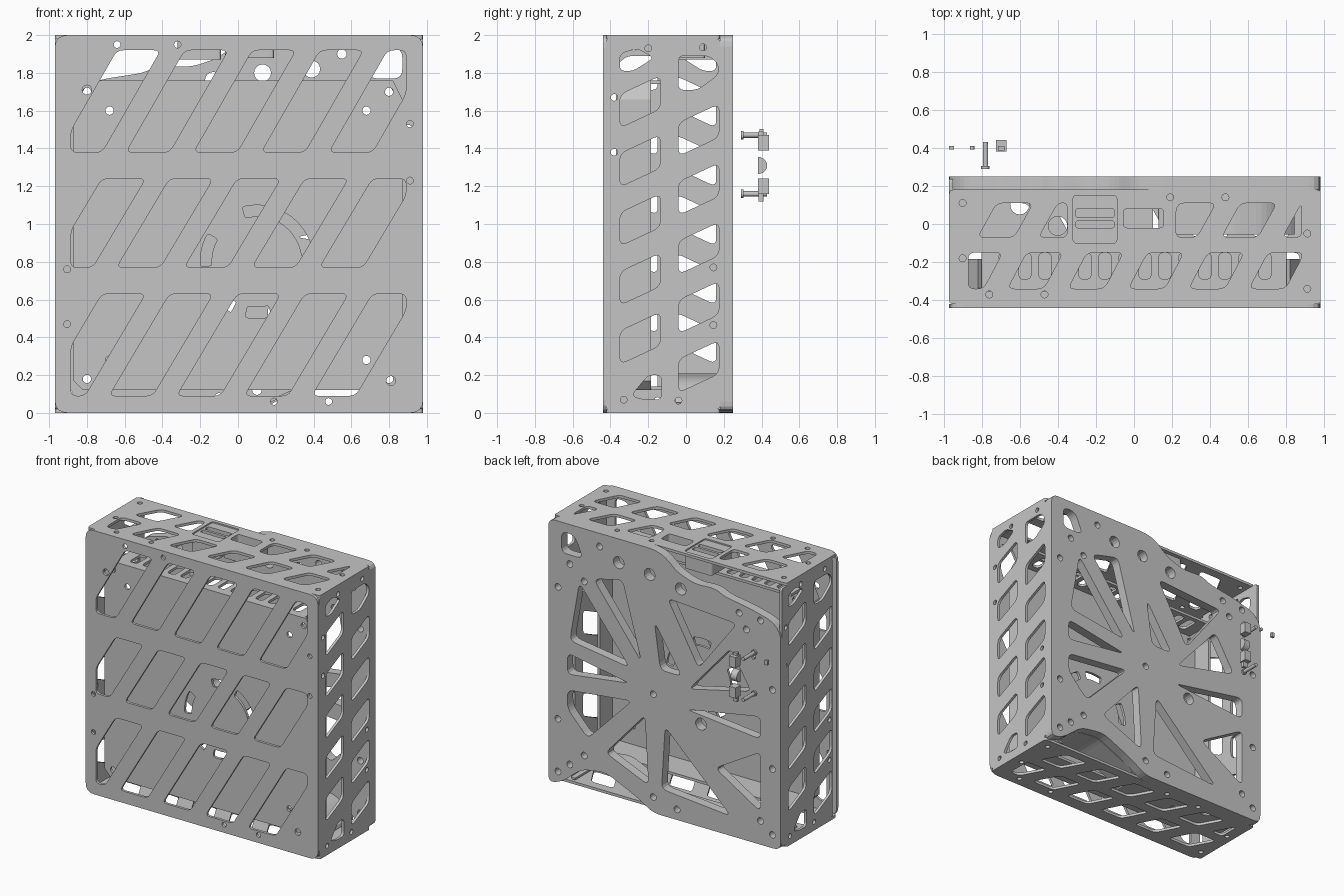
import bpy
from math import sin, cos, pi, radians
from mathutils import Vector, Matrix

cube = bpy.data.objects.get("Cube")
if cube:
    bpy.data.objects.remove(cube)

mat = bpy.data.materials.new("light_grey")
mat.use_nodes = True
GREY = (0.56, 0.56, 0.56, 1)
mat.diffuse_color = GREY
mat.node_tree.nodes["Principled BSDF"].inputs["Base Color"].default_value = GREY

# Plate orientations: drawing axes u, v and normal as matrix columns
FRONT = Matrix(((1, 0, 0), (0, 0, -1), (0, 1, 0)))
SIDE = Matrix(((0, 0, 1), (1, 0, 0), (0, 1, 0)))
TOP = Matrix.Identity(3)
XL, XR = -.97, .98


def rounded(pts, r=0.03, steps=4):
    """Fillet every corner of a polygon."""
    out, n = [], len(pts)
    for i in range(n):
        p, a, b = (Vector(pts[j % n]) for j in (i, i - 1, i + 1))
        da, db = a - p, b - p
        s = p + da.normalized() * min(r, da.length * 0.45)
        e = p + db.normalized() * min(r, db.length * 0.45)
        for k in range(steps + 1):
            t = k / steps
            out.append(s * (1 - t) ** 2 + p * (2 * t * (1 - t)) + e * t * t)
    return out


def rect(u0, u1, v0, v1):
    return [(u0, v0), (u1, v0), (u1, v1), (u0, v1)]


def circle(u, v, r=0.018, n=16):
    return [(u + r * cos(2 * pi * i / n), v + r * sin(2 * pi * i / n)) for i in range(n)]


def arc_slot(u, v, r, w, a0, a1, n=8):
    angles = [radians(a0 + (a1 - a0) * i / n) for i in range(n + 1)]
    arc = lambda q, seq: [(u + q * cos(a), v + q * sin(a)) for a in seq]
    return rounded(arc(r + w, angles) + arc(r - w, angles[::-1]), w)


def clip_u(pts, lo, hi):
    """Trim a polygon to lo <= u <= hi."""
    for limit, sign in ((lo, 1), (hi, -1)):
        out = []
        for i, q in enumerate(pts):
            p = pts[i - 1]
            dp, dq = sign * (p[0] - limit), sign * (q[0] - limit)
            if dp * dq < 0:
                t = dp / (dp - dq)
                out.append((limit, p[1] + t * (q[1] - p[1])))
            if dq >= 0:
                out.append(q)
        pts = out
    return pts


def slanted(u, width, shift, v0, v1, lo, hi, r=0.035):
    return rounded(clip_u([(u, v0), (u + width, v0), (u + width + shift, v1), (u + shift, v1)], lo, hi), r)


def plate(name, outline, holes, axes, offset, thick):
    """Flat sheet with cutouts, centred at offset along its normal."""
    cu = bpy.data.curves.new(name, 'CURVE')
    cu.dimensions, cu.fill_mode, cu.extrude = '2D', 'BOTH', thick / 2
    for loop in [outline] + holes:
        sp = cu.splines.new('POLY')
        sp.points.add(len(loop) - 1)
        for pt, c in zip(sp.points, loop):
            pt.co = (c[0], c[1], 0, 1)
        sp.use_cyclic_u = True
    tmp = bpy.data.objects.new(name + "_outline", cu)
    bpy.context.collection.objects.link(tmp)
    dg = bpy.context.evaluated_depsgraph_get()
    me = bpy.data.meshes.new_from_object(tmp.evaluated_get(dg))
    bpy.data.objects.remove(tmp)
    me.transform(Matrix.Translation(axes @ Vector((0, 0, offset))) @ axes.to_4x4())
    me.materials.clear()
    me.materials.append(mat)
    for poly in me.polygons:
        poly.use_smooth = False
    ob = bpy.data.objects.new(name, me)
    bpy.context.collection.objects.link(ob)


def box(name, x, y, z):
    plate(name, rect(*x, *y), [], TOP, sum(z) / 2, z[1] - z[0])


def rod(name, x, z, r, y0, y1):
    plate(name, circle(x, z, r), [], FRONT, -(y0 + y1) / 2, y1 - y0)


# Front panel: three rows of slanted windows
holes = [circle(*c) for c in ((-.64, 1.95), (-.32, 1.95), (.91, 1.53), (.91, 1.23),
                              (-.905, .76), (-.905, .47), (.19, .06), (.48, .06))]
holes += [circle(-.8, 1.71, .025), circle(.81, .17, .025)]
for z0, z1, left, shift in ((1.38, 1.92, -.95, .31), (.77, 1.24, -1.0, .28), (.09, .63, -1.04, .32)):
    for i in range(5):
        holes.append(slanted(left + .358 * i, .23, shift, z0, z1, -.885, .89))
plate("front_panel", rounded(rect(XL, XR, 0, 2), .07), holes, FRONT, .43, .02)

# Side panels: the right one is the left one turned half round
MID_Y = -.095
outline = rounded(rect(-.425, .18, .02, 1.98), .02)
holes = [circle(*c) for c in ((-.2, 1.93), (.09, 1.935), (-.38, 1.67), (-.38, 1.38),
                              (.145, .77), (.145, .465), (-.33, .07), (-.04, .065))]
for y, z in ((-.35, 1.51), (-.04, 1.36)):
    for i in range(5):
        b = z - .313 * i
        holes.append(rounded([(y, b), (y + .215, b + .1), (y + .215, b + .275), (y, b + .175)], .04))
holes.append(rounded([(-.29, .09), (-.22, .07), (-.13, .07), (-.13, .2), (-.2, .2)], .03))
holes.append(rounded([(-.35, 1.81), (-.28, 1.81), (-.17, 1.88), (-.26, 1.93), (-.35, 1.9)], .03))
holes.append(rounded([(-.04, 1.71), (.06, 1.71), (.17, 1.79), (.17, 1.85), (.12, 1.89), (-.04, 1.89)], .03))
plate("side_panel_left", outline, holes, SIDE, XR - .01, .02)
turn = lambda loop: [(2 * MID_Y - p[0], p[1]) for p in loop]
plate("side_panel_right", turn(outline), [turn(h) for h in holes], SIDE, XL + .01, .02)

# Top and bottom panels
outline = rounded(rect(XL, XR, -.42, .18), .02)
bolts = [circle(*c) for c in ((-.9, .11), (-.9, -.18), (-.76, -.37), (-.47, -.37),
                              (.19, .14), (.48, .14), (.91, -.05), (.91, -.34))]
front_row = [slanted(-.98 + .317 * i, .19, .1, -.34, -.15, -.87, .88) for i in range(6)]
row = lambda ids, lo, hi: [slanted(-.82 + .32 * i, .19, .1, -.07, .11, lo, hi) for i in ids]
switch_frame = rounded(rect(-.32, -.09, -.1, .15), .02)
socket_frame = rounded(rect(-.07, .19, -.08, .1), .02)
plate("top_panel", outline, bolts + front_row + row((0, 1), -.87, -.35) + row((3, 4, 5), .22, .88)
      + [switch_frame, socket_frame], TOP, 1.99, .02)
flip = lambda loop: [(-p[0], p[1]) for p in loop]
plate("bottom_panel", outline, [flip(h) for h in bolts + front_row + row(range(6), -.87, .88)],
      TOP, .01, .02)

# Power switch and socket frames in the top
plate("switch_frame", switch_frame, [rounded(rect(-.305, -.105, .035, .08), .01),
                                     rounded(rect(-.305, -.105, -.02, .015), .01)], TOP, 1.93, .12)
plate("socket_frame", socket_frame, [rounded(rect(-.055, .155, -.02, .08), .02)], TOP, 1.94, .12)


# Inner tray: face with arc slots, folded rim and slotted top edge
def tray_loop(d):
    return [(-.87 + d, 1.66), (-.87 + d, .17), (-.82, .12 + d), (.82, .12 + d), (.87 - d, .17), (.87 - d, 1.66)]


holes = [arc_slot(.1, .8, .27, .03, a, b) for a, b in ((75, 105), (150, 185), (5, 62), (228, 243), (258, 285))]
pegs = [(s * x, z) for s in (-1, 1) for x, z in ((.68, 1.6), (.68, .28), (.8, 1.7), (.8, .18))]
holes += [circle(x, z, .022) for x, z in pegs]
plate("tray_face", tray_loop(0) + [(.82, 1.76), (-.82, 1.76)], holes, FRONT, .345, .02)
plate("tray_rim", tray_loop(0) + tray_loop(.02)[::-1], [], FRONT, .26, .15)
slots = [rounded(rect(-.71 + .105 * i, -.645 + .105 * i, -.29, -.15), .03) for i in range(14)]
plate("tray_top_edge", rect(-.8, .8, -.335, -.12), slots, TOP, 1.75, .02)
box("tray_bottom_edge", (-.8, .8), (-.185, -.12), (.12, .14))
for s in (-1, 1):
    plate("tray_corner", [(s * .87, 1.66), (s * .82, 1.76), (s * .8, 1.74), (s * .85, 1.65)], [], FRONT, .26, .15)

# Thick back plate: stepped top, arched bottom, radial truss pockets
arch = [(.1, 0), (.25, .09), (.5, .2), (.7, .17), (.87, .03)]
outline = rounded([(XL, 0)] + arch + [(XR, 0), (XR, 2),
                   (.1, 2), (0, 1.97), (-.1, 1.88), (-.25, 1.83), (-.42, 1.84), (-.5, 1.8), (-.7, 1.77),
                   (-.9, 1.72), (XL, 1.64)], .06)
pockets = [
    [(.72, 1.58), (.8, 1.12), (.3, 1.05)],
    [(.60, 1.64), (.36, 1.7), (.2, 1.12)],
    [(.82, 1.02), (.82, .86), (.3, .93)],
    [(.82, .74), (.82, .6), (.65, .42), (.28, .8)],
    [(.5, .35), (.17, .72), (.14, .2)],
    [(.03, .2), (.0, .68), (-.55, .15)],
    [(-.8, .25), (-.8, .7), (-.42, .48)],
    [(-.18, .86), (-.8, .8), (-.8, .97)],
    [(-.2, 1.02), (-.72, 1.14), (-.55, 1.42)],
    [(-.02, 1.66), (-.6, 1.62), (-.28, 1.2)],
    [(.09, 1.45), (.04, 1.1), (-.14, 1.1)],
    [(.69, 1.77), (.87, 1.77), (.87, 1.93), (.76, 1.93)],
]
holes = [rounded(p, .05) for p in pockets]
holes += [circle(x, z, .045) for x, z in ((.13, 1.8), (.39, 1.82), (-.3, .78), (-.13, 1.76))]
holes += [circle(x, z, .025) for x, z in pegs if (x, z) != (-.68, .28)]
holes += [circle(x, z, .025) for x, z in ((.1, .9), (.9, 1.5), (.9, .5), (.9, .1), (-.9, 1.2), (-.9, .1),
                                          (-.9, .6), (-.1, .08), (.55, 1.9), (.1, .12), (-.62, 1.71))]
plate("back_plate", outline, holes, FRONT, -.215, .07)

# Duct behind the arch, and a floor liner beside it
curve = rounded([(.1, .025)] + arch[1:], .06)
plate("arch_duct", curve + [(p[0], p[1] + .015) for p in curve[::-1]], [], FRONT, -.06, .23)
plate("floor_liner", rect(-.87, .1, -.09, .17), [circle(-.6, .1, .05), circle(-.4, -.01, .05)], TOP, .027, .012)

# Loose latch parts behind the plate
for z, s in ((1.47, 1), (1.16, -1)):
    rod("latch_screw", -.78, z, .014, .30, .43)
    rod("latch_screw_head", -.78, z, .022, .29, .305)
    z2 = z - s * .04
    box("latch_block", (-.725, -.67), (.38, .44), (z2 - .04, z2 + .04))
    box("latch_arm", (-.715, -.68), (.385, .41), (min(z2, z) - .04, max(z2, z) + .02))
half_disc = [(.38 + .05 * cos(a * pi / 12), 1.31 + .045 * sin(a * pi / 12)) for a in range(-6, 7)]
plate("latch_cam", half_disc, [], SIDE, -.70, .05)
rod("latch_pin", -.85, 1.49, .012, .39, .41)
box("latch_tab", (-.97, -.945), (.39, .41), (1.465, 1.5))
